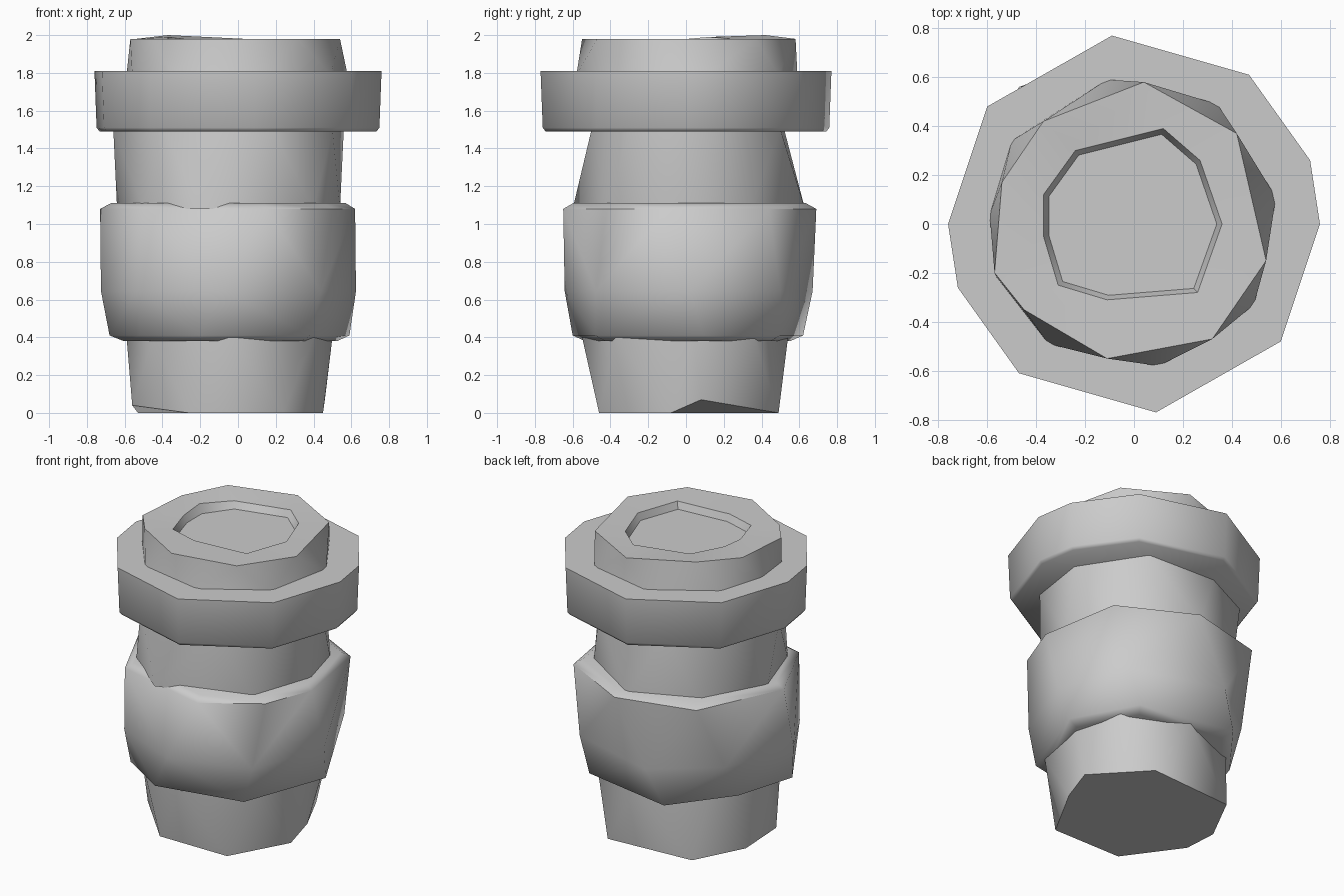
import bpy
import bmesh
import math
from mathutils import Vector

cube = bpy.data.objects.get("Cube")
if cube:
    bpy.data.objects.remove(cube, do_unlink=True)

material = bpy.data.materials.new("plain light grey")
material.use_nodes = True
grey = (0.6, 0.6, 0.6, 1)
material.diffuse_color = grey
material.node_tree.nodes["Principled BSDF"].inputs["Base Color"].default_value = grey


def ring(outline, height, scale=1.0):
    """Place a flat outline at a height; a third value on a point lifts it."""
    points = []
    for point in outline:
        lift = point[2] if len(point) > 2 else 0
        points.append(Vector((point[0] * scale, point[1] * scale, height + lift)))
    return points


def blend(lower, upper, factor, swell):
    """Make a ring between two others, swollen outward from the axis."""
    points = [a.lerp(b, factor) for a, b in zip(lower, upper)]
    return [Vector((p.x * swell, p.y * swell, p.z)) for p in points]


def loft(name, rings):
    """Skin a stack of rings with triangles, using the shorter diagonals."""
    mesh = bpy.data.meshes.new(name)
    bm = bmesh.new()
    loops = [[bm.verts.new(point) for point in points] for points in rings]
    for low, high in zip(loops, loops[1:]):
        count = len(low)
        for i in range(count):
            j = (i + 1) % count
            a, b, c, d = low[i], low[j], high[j], high[i]
            if (b.co - d.co).length < (a.co - c.co).length:
                triangles = ((a, b, d), (b, c, d))
            else:
                triangles = ((a, b, c), (a, c, d))
            for triangle in triangles:
                bm.faces.new(triangle)
    bm.faces.new(list(reversed(loops[0])))
    bm.faces.new(loops[-1])
    bmesh.ops.recalc_face_normals(bm, faces=bm.faces[:])
    bm.to_mesh(mesh)
    bm.free()
    mesh.materials.append(material)
    part = bpy.data.objects.new(name, mesh)
    bpy.context.collection.objects.link(part)
    bpy.ops.object.select_all(action="DESELECT")
    part.select_set(True)
    bpy.context.view_layer.objects.active = part
    bpy.ops.object.shade_smooth_by_angle(angle=math.radians(55))
    return part


# Cup base: twisted taper with two chipped bottom corners
foot = [(-.26, -.46), (.24, -.46), (.45, -.08), (.46, .08, .07),
        (.24, .49), (-.36, .45), (-.53, .12), (-.56, -.16, .04)]
waist = [(-.04, -.55), (.4, -.37), (.5, .04), (.41, .36),
         (0, .54), (-.43, .36), (-.59, -.02), (-.45, -.37)]
loft("cup_base", [ring(foot, 0), ring(waist, .4)])

# Sleeve: wide faceted wrap with narrow shoulders at both ends
sleeve_low = [(-.52, -.4), (-.2, -.6), (.38, -.48), (.59, .09),
              (.37, .5), (-.27, .62), (-.56, .24), (-.68, -.16)]
sleeve_high = [(-.5, -.49), (.15, -.65), (.5, -.42), (.62, -.1),
               (.53, .44), (.05, .69), (-.47, .56), (-.73, 0)]
low, high = ring(sleeve_low, .41), ring(sleeve_high, 1.08)
loft("sleeve", [ring(sleeve_low, .38, .89), low,
                blend(low, high, .35, 1.04), high,
                ring(sleeve_high, 1.11, .92)])

# Cup neck: bare wall between the sleeve and the lid
neck_low = [(-.2, -.6), (.4, -.41), (.54, 0), (.45, .34),
            (0, .63), (-.42, .45), (-.64, .05), (-.5, -.37)]
neck_high = [(-.39, -.48), (.18, -.5), (.5, -.3), (.56, .1),
             (.3, .5), (-.2, .52), (-.55, .35), (-.66, -.05)]
loft("cup_neck", [ring(neck_low, 1.08), ring(neck_high, 1.5)])

# Lid brim: half an outline, repeated by a half turn
half = [(.09, -.77), (.6, -.48), (.76, 0), (.72, .26), (.47, .61)]
brim = half + [(-x, -y) for x, y in half]
loft("lid_brim", [ring(brim, 1.49, .965), ring(brim, 1.51, .985), ring(brim, 1.81)])

# Lid rim: raised ring around a shallow sunken floor, with a raised lip
rim_low = [(-.11, .59), (-.5, .34), (-.59, .04), (-.56, -.22), (-.35, -.49),
           (.1, -.58), (.49, -.33), (.58, .11), (.34, .49)]
rim_high = [(.04, .58), (-.37, .42, .02), (-.54, .17), (-.57, -.2), (-.45, -.35),
            (-.11, -.55), (.32, -.47), (.54, -.15), (.42, .37)]
lip = [(.12, .39), (-.24, .3), (-.37, .12, .015), (-.37, -.05), (-.31, -.25),
       (-.11, -.31), (.26, -.28), (.36, 0), (.27, .26)]
# Match the winding of the other parts
for outline in (rim_low, rim_high, lip):
    outline.reverse()
floor = [(x, y) for x, y, *rest in lip]
loft("lid_rim", [ring(rim_low, 1.79), ring(rim_high, 1.98),
                 ring(lip, 1.975), ring(floor, 1.93, .94)])
